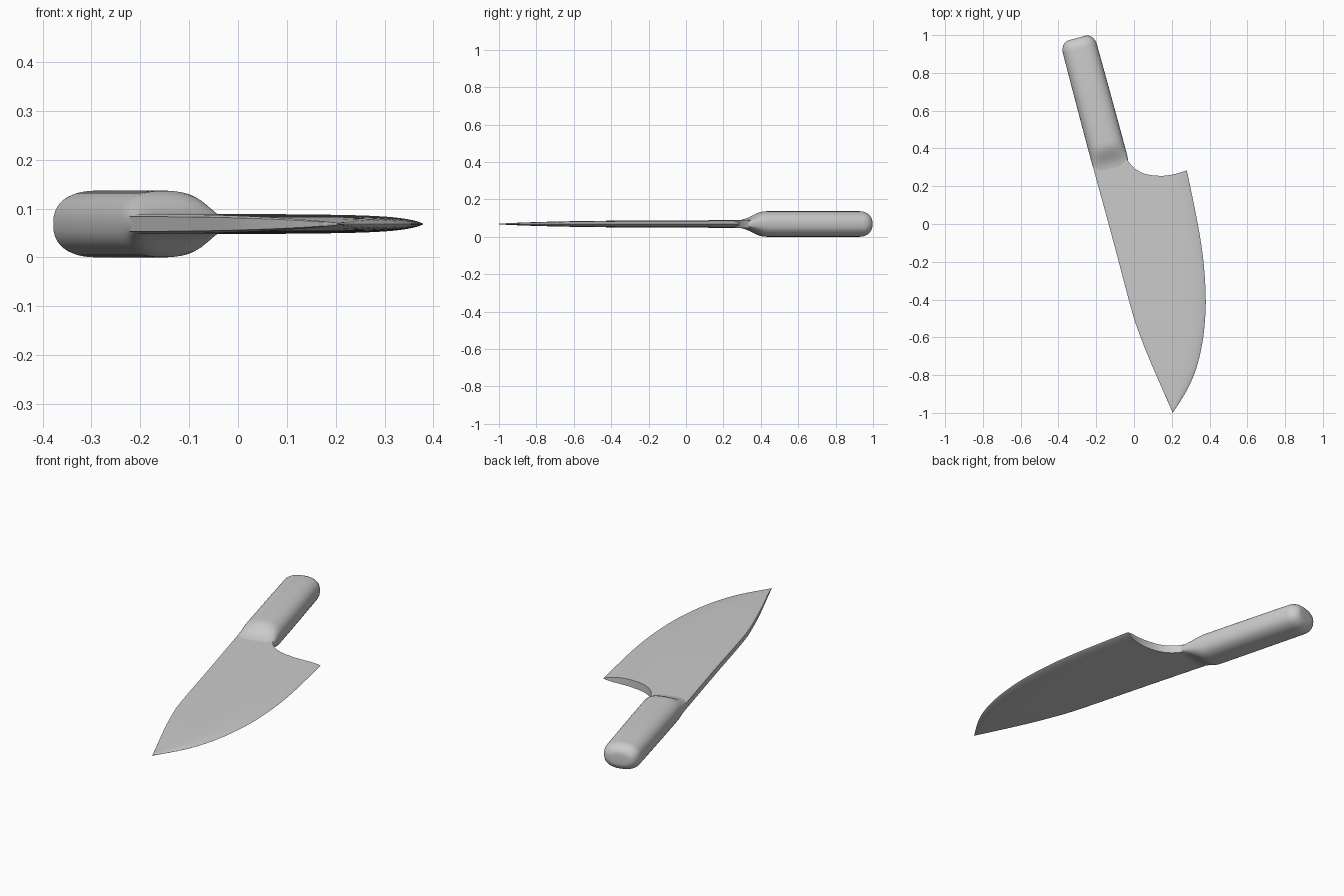
import bpy, bmesh, math
from mathutils import Vector

if "Cube" in bpy.data.objects:
    bpy.data.objects.remove(bpy.data.objects["Cube"])

ZC = 0.0685  # height of the knife's mid-plane


def sampler(pts):
    """Smooth curve through 2D points, evaluated by chord fraction 0..1."""
    p = [Vector(q) for q in pts]
    d = [0.0]
    for a, b in zip(p, p[1:]):
        d.append(d[-1] + (b - a).length)

    def slope(i):
        a, b = max(i - 1, 0), min(i + 1, len(p) - 1)
        return (p[b] - p[a]) / (d[b] - d[a])

    def at(t):
        s = t * d[-1]
        i = max(k for k in range(len(p) - 1) if d[k] <= s + 1e-9)
        h = d[i + 1] - d[i]
        x = min((s - d[i]) / h, 1)
        return ((2*x**3 - 3*x*x + 1) * p[i] + (x**3 - 2*x*x + x) * h * slope(i)
                + (3*x*x - 2*x**3) * p[i + 1] + (x**3 - x*x) * h * slope(i + 1))
    return at


def finish(name, bm, angle):
    bmesh.ops.remove_doubles(bm, verts=bm.verts, dist=0.0004)
    bmesh.ops.recalc_face_normals(bm, faces=bm.faces)
    mesh = bpy.data.meshes.new(name)
    bm.to_mesh(mesh)
    bm.free()
    ob = bpy.data.objects.new(name, mesh)
    bpy.context.collection.objects.link(ob)
    bpy.ops.object.select_all(action='DESELECT')
    ob.select_set(True)
    bpy.context.view_layer.objects.active = ob
    bpy.ops.object.shade_smooth_by_angle(angle=math.radians(angle))


def loft(bm, rings):
    rows = [[bm.verts.new(v) for v in r] for r in rings]
    n = len(rows[0])
    for a, b in zip(rows, rows[1:]):
        for i in range(n):
            j = (i + 1) % n
            bm.faces.new((a[i], a[j], b[j], b[i]))
    return rows


# Blade: cross-sections run from the spine to the cutting edge, heel to tip
spine = sampler([(-0.222, 0.32), (-0.11, -0.09), (-0.003, -0.49), (0.045, -0.625),
                 (0.10, -0.76), (0.155, -0.885), (0.205, -1.0)])
edge = sampler([(0.28, 0.283), (0.32, 0.09), (0.35, -0.07), (0.37, -0.22), (0.38, -0.4),
                (0.375, -0.52), (0.36, -0.64), (0.328, -0.77), (0.28, -0.88), (0.205, -1.0)])
heel = sampler([(-0.222, 0.32), (-0.12, 0.34), (-0.04, 0.345), (-0.022, 0.32), (0.005, 0.293),
                (0.06, 0.265), (0.14, 0.255), (0.20, 0.261), (0.28, 0.283)])
U = [0, 0.02] + [i / 26 for i in range(1, 24)] + [0.91, 0.935, 0.955, 0.97, 0.983, 0.992, 1]
rings = []
for k in range(33):
    t = k / 32
    L, R = spine(t), edge(t)
    thick = 0.0205 * (1 - 0.15 * t - 0.75 * t**4)
    top, low = [], []
    for u in U:
        p = L.lerp(R, u) + (heel(u) - spine(0).lerp(edge(0), u)) * (1 - t)**3
        h = thick * (1 - u**8)**0.8 * (0.75 if u == 0 else 1)
        top.append((p.x, p.y, ZC + h))
        low.append((p.x, p.y, ZC - h))
    rings.append(top + low[-1::-1])
bm = bmesh.new()
rows = loft(bm, rings)
n = len(U)
for i in range(n - 1):  # wall closing the curved heel
    bm.faces.new((rows[0][i], rows[0][i + 1], rows[0][2*n - 2 - i], rows[0][2*n - 1 - i]))
bmesh.ops.dissolve_degenerate(bm, dist=1e-5, edges=bm.edges)
finish("blade", bm, 40)

# Handle: rounded sections along a tilted axis, flattening into the blade
d, across = Vector((-0.259, 0.966)), Vector((0.966, 0.259))
origin = Vector((-0.145, 0.4))
# (distance along axis, half width, half thickness, roundness exponent)
stations = [(-0.12, 0.088, 0.019, 5), (-0.10, 0.093, 0.0215, 4.5), (-0.08, 0.095, 0.026, 4),
            (-0.06, 0.096, 0.034, 3.3), (-0.04, 0.096, 0.045, 2.8), (-0.02, 0.096, 0.056, 2.5),
            (0.0, 0.096, 0.064, 2.4), (0.02, 0.096, 0.0678, 2.4), (0.04, 0.096, 0.0685, 2.4),
            (0.30, 0.095, 0.0685, 2.4), (0.545, 0.093, 0.0685, 2.4)]
for i in range(1, 8):  # rounded butt
    a = math.radians(90 * i / 7)
    inset = 0.046 * (1 - math.cos(a))
    stations.append((0.545 + 0.06 * math.sin(a), 0.093 - inset, 0.0685 - inset, 2.4))
rings = []
for s, w, h, e in stations:
    ring = []
    for i in range(40):
        c, q = math.cos(math.tau * i / 40), math.sin(math.tau * i / 40)
        p = origin + d * s + across * (w * math.copysign(abs(c)**(2 / e), c))
        ring.append((p.x, p.y, ZC + h * math.copysign(abs(q)**(2 / e), q)))
    rings.append(ring)
bm = bmesh.new()
rows = loft(bm, rings)
bm.faces.new(rows[0])
bm.faces.new(rows[-1])
finish("handle", bm, 50)
